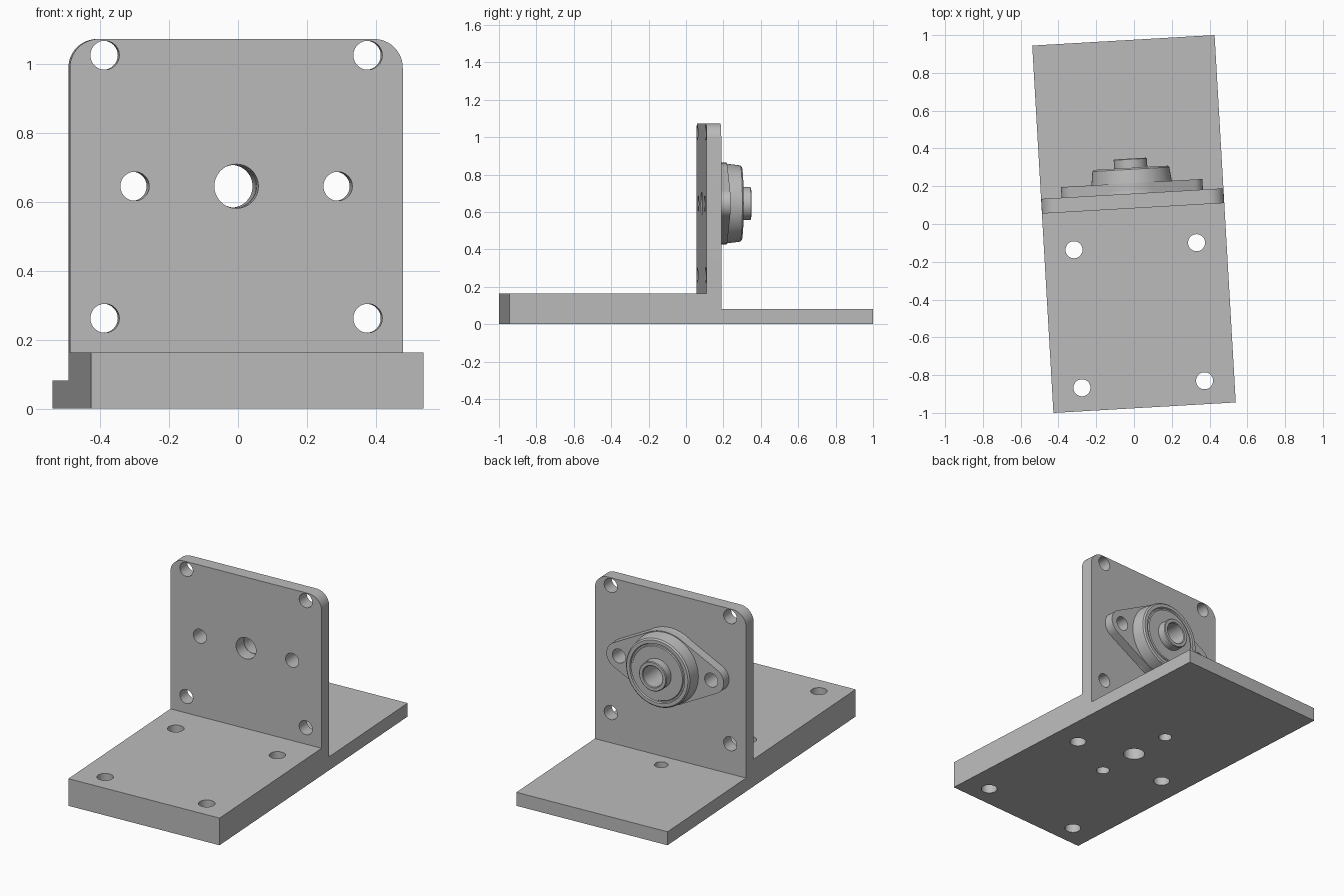
import bpy, bmesh, math
from mathutils import Matrix, Vector

cube = bpy.data.objects.get("Cube")
if cube:
    bpy.data.objects.remove(cube, do_unlink=True)

TURN = math.radians(3.3)      # whole assembly is yawed slightly
W, L = 0.967, 1.948           # base width and length
FRONT, BACK = 0.083, 0.161    # upright plate faces
AXIS_Z = 0.645                # bearing axis height
BORE = 0.062

grey = bpy.data.materials.new("steel_grey")
grey.use_nodes = True
colour = (0.5, 0.5, 0.5, 1)
grey.diffuse_color = colour
grey.node_tree.nodes["Principled BSDF"].inputs["Base Color"].default_value = colour


def finish(name, bm):
    bmesh.ops.recalc_face_normals(bm, faces=bm.faces)
    mesh = bpy.data.meshes.new(name)
    bm.to_mesh(mesh)
    bm.free()
    mesh.materials.append(grey)
    obj = bpy.data.objects.new(name, mesh)
    bpy.context.collection.objects.link(obj)
    return obj


def prism(name, points, offset):
    """Extrude a closed outline of 3D points by an offset."""
    bm = bmesh.new()
    face = bm.faces.new([bm.verts.new(p) for p in points])
    new = bmesh.ops.extrude_face_region(bm, geom=[face])["geom"]
    bmesh.ops.translate(bm, vec=offset,
                        verts=[v for v in new if isinstance(v, bmesh.types.BMVert)])
    return finish(name, bm)


def arc(cx, cz, r, start, end, steps):
    return [(cx + r * math.cos(t), cz + r * math.sin(t))
            for t in (start + (end - start) * i / steps for i in range(steps + 1))]


def drill(obj, centre, radius, depth, along_y=False):
    """Cut a round hole and discard the cutter."""
    bm = bmesh.new()
    bmesh.ops.create_cone(bm, cap_ends=True, segments=48,
                          radius1=radius, radius2=radius, depth=depth)
    turn = Matrix.Rotation(math.pi / 2 if along_y else 0, 4, 'X')
    bm.transform(Matrix.Translation(centre) @ turn)
    cutter = finish("hole_cutter", bm)
    cutter.hide_render = True
    mod = obj.modifiers.new("hole", 'BOOLEAN')
    mod.operation, mod.solver, mod.object = 'DIFFERENCE', 'EXACT', cutter
    bpy.context.view_layer.objects.active = obj
    bpy.ops.object.modifier_apply(modifier=mod.name)
    bpy.data.objects.remove(cutter, do_unlink=True)


# Stepped base: thick in front of the upright, thin behind it
step = [(-L / 2, 0), (L / 2, 0), (L / 2, 0.081), (BACK, 0.081), (BACK, 0.163), (-L / 2, 0.163)]
base = prism("base_plate", [(-W / 2, y, z) for y, z in step], (W, 0, 0))
for x in (-0.325, 0.325):
    for y in (-0.85, -0.118):
        drill(base, (x, y, 0.08), 0.045, 0.6)
for y, r in ((-0.257, 0.037), (0, 0.06), (0.257, 0.037)):
    drill(base, (0, y, 0), r, 0.164)

# Upright plate with rounded top corners
R, TOP = 0.083, 1.072
cx = W / 2 - R
outline = ([(-W / 2, 0.163), (W / 2, 0.163)]
           + arc(cx, TOP - R, R, 0, math.pi / 2, 12)
           + arc(-cx, TOP - R, R, math.pi / 2, math.pi, 12))
upright = prism("upright_plate", [(x, FRONT, z) for x, z in outline], (0, BACK - FRONT, 0))
for x in (-0.382, 0.382):
    for z in (0.262, 1.025):
        drill(upright, (x, 0.12, z), 0.042, 0.4, True)
for x, r in ((-0.295, 0.042), (0, 0.064), (0.295, 0.042)):
    drill(upright, (x, 0.12, AXIS_Z), r, 0.4, True)

# Two-bolt flange: large circle joined by tangents to two small end circles
BIG, SMALL, REACH = 0.218, 0.08, 0.295
tan = math.acos((BIG - SMALL) / REACH)
outline = (arc(REACH, 0, SMALL, -tan, tan, 16)
           + arc(0, 0, BIG, tan, math.pi - tan, 24)
           + arc(-REACH, 0, SMALL, math.pi - tan, math.pi + tan, 16)
           + arc(0, 0, BIG, math.pi + tan, 2 * math.pi - tan, 24))
flange = prism("bearing_flange", [(x, BACK, AXIS_Z + z) for x, z in outline], (0, 0.056, 0))
for x, r in ((-REACH, 0.042), (0, 0.15), (REACH, 0.042)):
    drill(flange, (x, 0.2, AXIS_Z), r, 0.4, True)


def lathe(name, profile):
    """Turn a closed (radius, y) section about the bearing axis."""
    bm = bmesh.new()
    verts = [bm.verts.new((r, y, AXIS_Z)) for r, y in profile]
    edges = [bm.edges.new((verts[i - 1], verts[i])) for i in range(len(verts))]
    bmesh.ops.spin(bm, geom=verts + edges, cent=(0, 0, AXIS_Z), axis=(0, 1, 0),
                   angle=2 * math.pi, steps=64)
    bmesh.ops.remove_doubles(bm, verts=bm.verts, dist=0.0001)
    return finish(name, bm)


# Tapered housing with a shallow seal groove, and the inner collar
housing = lathe("bearing_housing", [
    (0.08, BACK), (0.22, BACK), (0.204, 0.29), (0.196, 0.298), (0.176, 0.298),
    (0.172, 0.29), (0.164, 0.29), (0.16, 0.296), (0.08, 0.296)])
collar = lathe("shaft_collar", [
    (BORE, BACK), (0.088, BACK), (0.088, 0.343), (0.084, 0.347), (0.066, 0.347), (BORE, 0.343)])

# Yaw the assembly and smooth the curved walls
yaw = Matrix.Rotation(TURN, 4, 'Z')
for obj in (base, upright, flange, housing, collar):
    obj.data.transform(yaw)
    bpy.ops.object.select_all(action='DESELECT')
    obj.select_set(True)
    bpy.context.view_layer.objects.active = obj
    bpy.ops.object.shade_smooth_by_angle(angle=math.radians(30))
